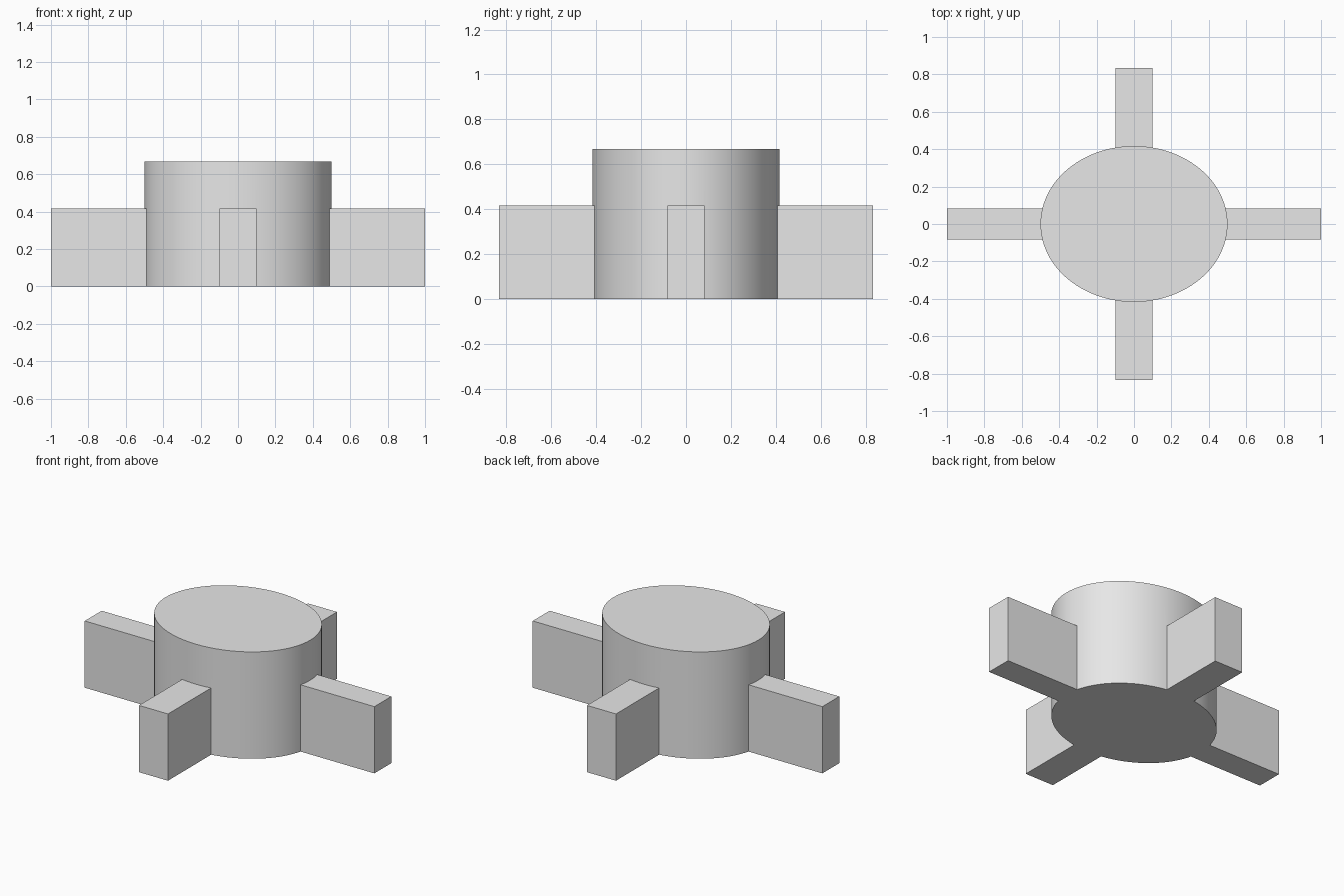
import bpy
import math

cube = bpy.data.objects.get("Cube")
if cube:
    bpy.data.objects.remove(cube, do_unlink=True)

DEPTH = 5 / 6        # the whole form is squashed along y
HUB_HEIGHT = 2 / 3
ARM_HEIGHT = 5 / 12

# Single plain grey
GREY = (0.8, 0.8, 0.8, 1)
grey = bpy.data.materials.new("light grey")
grey.use_nodes = True
grey.diffuse_color = GREY
grey.node_tree.nodes["Principled BSDF"].inputs["Base Color"].default_value = GREY


def finish(name, scale):
    """Name the active primitive, size it and bake the scale."""
    obj = bpy.context.object
    obj.name = name
    obj.scale = scale
    bpy.ops.object.transform_apply(location=False, rotation=False, scale=True)
    obj.data.materials.append(grey)
    return obj


def crossbar(name, length, width):
    """Bar standing on the ground and running through the centre."""
    bpy.ops.mesh.primitive_cube_add(size=1, location=(0, 0, ARM_HEIGHT / 2))
    return finish(name, (length, width, ARM_HEIGHT))


# Crossing arms
bars = [crossbar("side_arms", 2, 0.2 * DEPTH),
        crossbar("front_back_arms", 0.2, 2 * DEPTH)]

# Oval central hub
bpy.ops.mesh.primitive_cylinder_add(vertices=96, radius=0.5, depth=HUB_HEIGHT,
                                    location=(0, 0, HUB_HEIGHT / 2))
hub = finish("hub_with_arms", (1, DEPTH, 1))

# Fuse the arms into the hub as one solid
for bar in bars:
    union = hub.modifiers.new("join " + bar.name, "BOOLEAN")
    union.operation = "UNION"
    union.solver = "EXACT"
    union.object = bar
    bpy.ops.object.modifier_apply(modifier=union.name)
    bpy.data.objects.remove(bar, do_unlink=True)

# Smooth round wall with crisp edges
bpy.ops.object.shade_smooth_by_angle(angle=math.radians(30))
